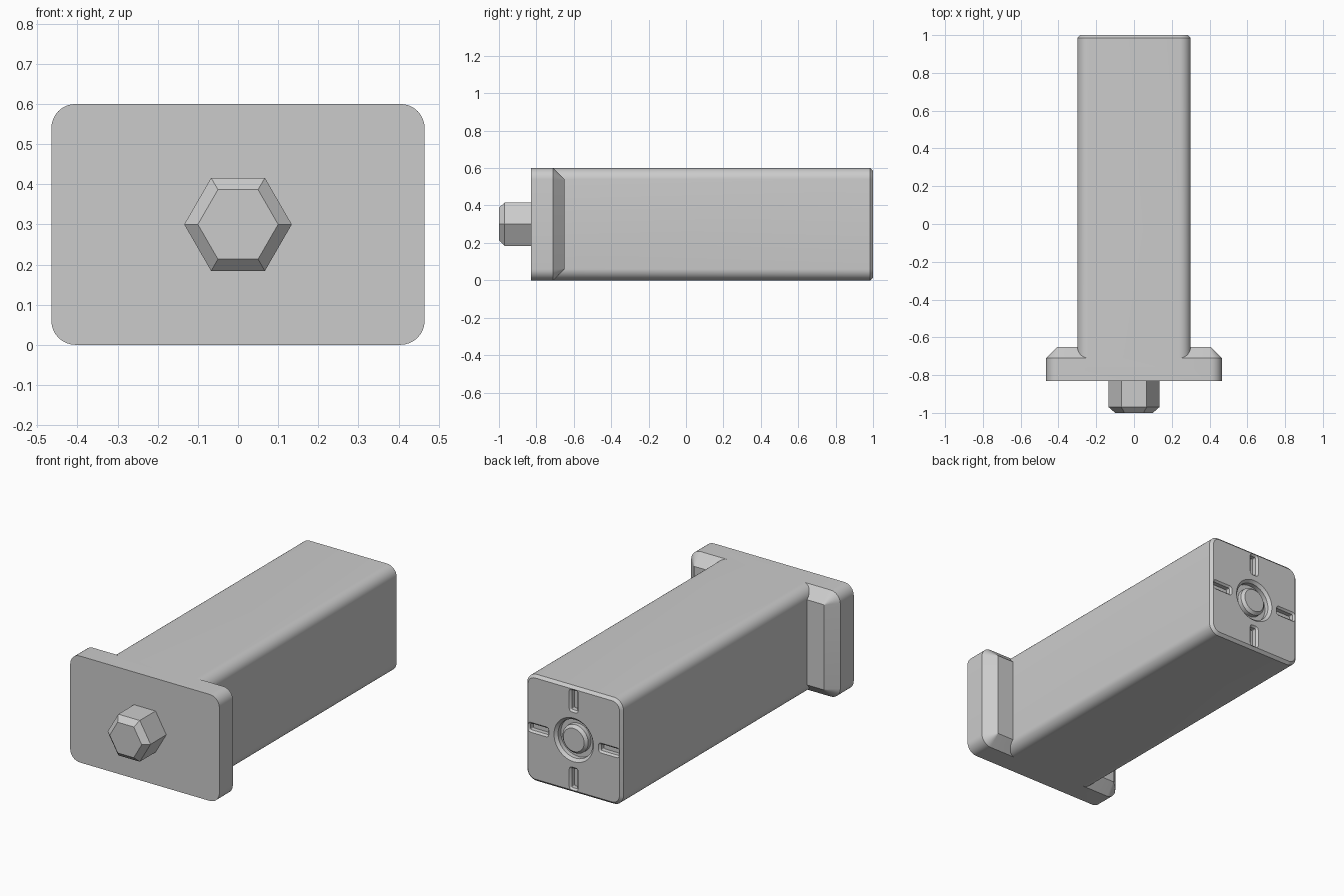
import bpy, bmesh, math
from mathutils import Matrix

cube = bpy.data.objects.get("Cube")
if cube:
    bpy.data.objects.remove(cube, do_unlink=True)

MID = 0.3  # height of the long axis

grey = bpy.data.materials.new("plain_grey")
grey.use_nodes = True
grey.diffuse_color = (0.6, 0.6, 0.6, 1)
grey.node_tree.nodes["Principled BSDF"].inputs["Base Color"].default_value = (0.6, 0.6, 0.6, 1)


def rounded(hw, hh, r, seg=8):
    """Rounded rectangle outline in x, z."""
    pts = []
    for q, (sx, sz) in enumerate([(1, 1), (-1, 1), (-1, -1), (1, -1)]):
        for i in range(seg + 1):
            a = math.pi / 2 * (q + i / seg)
            pts.append((sx * (hw - r) + r * math.cos(a), sz * (hh - r) + r * math.sin(a)))
    return pts


def polygon(r, n):
    return [(r * math.cos(math.tau * i / n), r * math.sin(math.tau * i / n)) for i in range(n)]


def loft(name, sections, cx=0, cz=0, turn=0):
    """Solid through matching outlines given as (y, outline)."""
    bm = bmesh.new()
    rings = [[bm.verts.new((x + cx, y, z + cz)) for x, z in pts] for y, pts in sections]
    n = len(rings[0])
    for a, b in zip(rings, rings[1:]):
        for i in range(n):
            j = (i + 1) % n
            bm.faces.new((a[i], a[j], b[j], b[i]))
    bm.faces.new(rings[0])
    bm.faces.new(rings[-1])
    bm.transform(Matrix.Translation((0, 0, MID)) @ Matrix.Rotation(turn, 4, 'Y'))
    bmesh.ops.recalc_face_normals(bm, faces=bm.faces)
    me = bpy.data.meshes.new(name)
    bm.to_mesh(me)
    bm.free()
    me.materials.append(grey)
    ob = bpy.data.objects.new(name, me)
    bpy.context.collection.objects.link(ob)
    return ob


def combine(target, other, operation):
    """Apply a boolean and remove the helper solid."""
    other.hide_render = True
    mod = target.modifiers.new("boolean", 'BOOLEAN')
    mod.operation, mod.solver, mod.object = operation, 'EXACT', other
    bpy.context.view_layer.update()
    graph = bpy.context.evaluated_depsgraph_get()
    me = bpy.data.meshes.new_from_object(target.evaluated_get(graph))
    target.modifiers.clear()
    target.data = me
    bpy.data.objects.remove(other, do_unlink=True)


# Long square body with a chamfered end
body = loft("body_with_flange", [
    (-0.77, rounded(0.3, 0.3, 0.06)),
    (0.985, rounded(0.3, 0.3, 0.06)),
    (1.0, rounded(0.285, 0.285, 0.045))])

# Wide front flange, bevelled on its back
flange = loft("flange", [
    (-0.83, rounded(0.465, 0.3, 0.06)),
    (-0.71, rounded(0.465, 0.3, 0.06)),
    (-0.65, rounded(0.405, 0.24, 0.003))])
combine(body, flange, 'UNION')

# Round recess in the end face
recess = loft("recess_cutter", [
    (0.96, polygon(0.108, 48)),
    (0.985, polygon(0.108, 48)),
    (1.0, polygon(0.123, 48)),
    (1.02, polygon(0.123, 48))])
combine(body, recess, 'DIFFERENCE')

# Four slots around the recess
for k in range(4):
    slot = loft("slot_cutter", [
        (0.965, rounded(0.018, 0.055, 0.006, 4)),
        (0.99, rounded(0.018, 0.055, 0.006, 4)),
        (1.0, rounded(0.028, 0.065, 0.016, 4)),
        (1.02, rounded(0.028, 0.065, 0.016, 4))],
        cz=0.22, turn=k * math.pi / 2)
    combine(body, slot, 'DIFFERENCE')

# Boss in the middle of the recess
boss = loft("end_boss", [
    (0.95, polygon(0.08, 48)),
    (0.985, polygon(0.08, 48)),
    (1.0, polygon(0.065, 48))])

# Hexagonal front stud
stud = loft("hex_stud", [
    (-0.8, polygon(0.134, 6)),
    (-0.97, polygon(0.134, 6)),
    (-1.0, polygon(0.1, 6))])

# Smooth the rounded edges, keep the chamfers crisp
for ob in bpy.context.scene.objects:
    ob.select_set(ob in (body, boss, stud))
bpy.context.view_layer.objects.active = body
bpy.ops.object.shade_smooth_by_angle(angle=math.radians(25))
